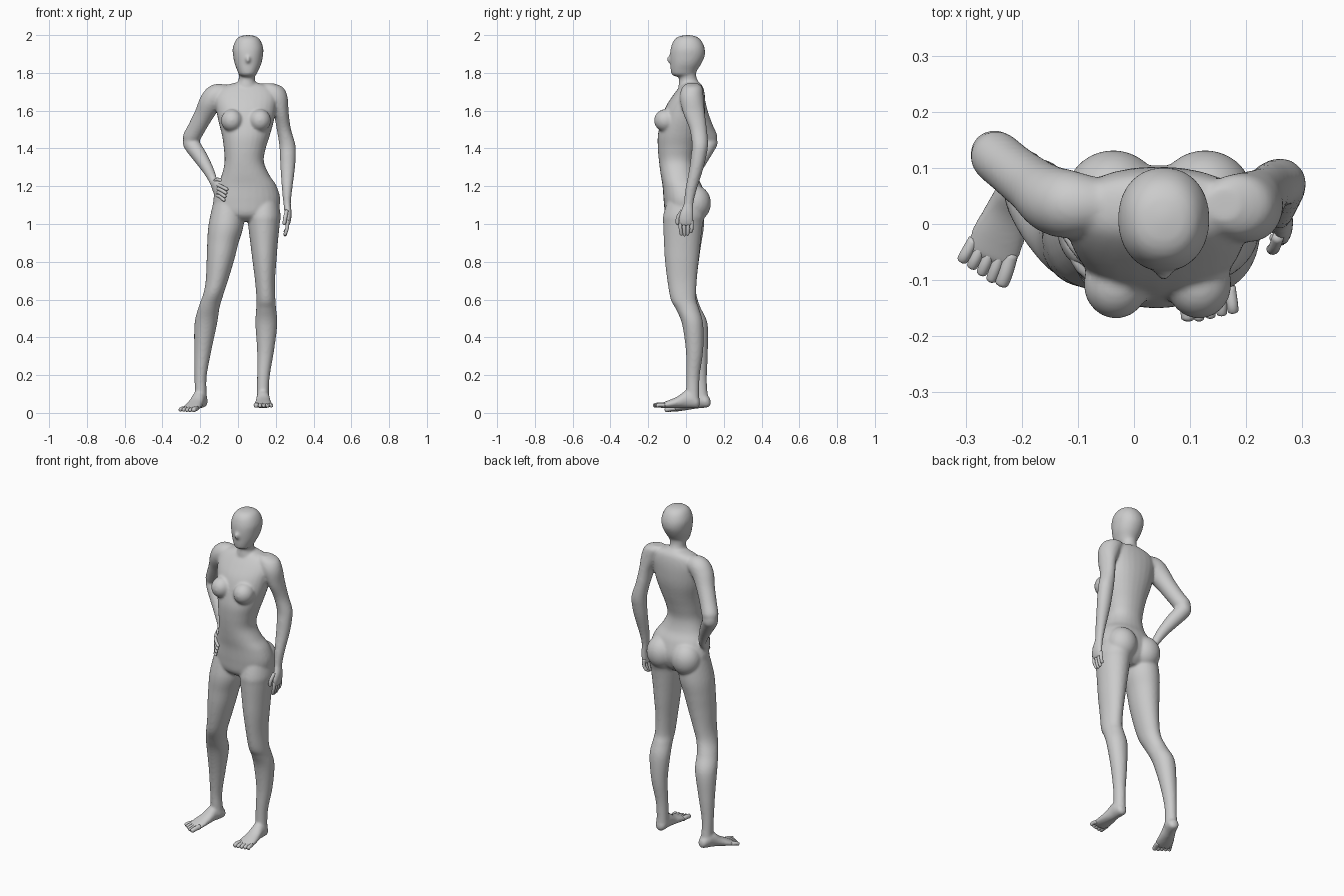
import bpy, bmesh
from math import cos, sin, pi, radians, copysign
from mathutils import Vector, Matrix

X, Y, Z = Vector((1, 0, 0)), Vector((0, 1, 0)), Vector((0, 0, 1))


def spline(rings, steps):
    """Catmull-Rom resampling of (x, y, z, ra, rb) rings."""
    out = []
    for i in range(len(rings) - 1):
        p = [rings[max(0, min(len(rings) - 1, i + k))] for k in (-1, 0, 1, 2)]
        for s in range(steps):
            t = s / steps
            out.append([0.5 * (2 * b + (c - a) * t + (2 * a - 5 * b + 4 * c - d) * t * t
                               + (3 * b - a - 3 * c + d) * t ** 3) for a, b, c, d in zip(*p)])
    return out + [list(rings[-1])]


def loft(bm, rings, normal=None, ref=X, power=2.0, mat=Matrix(), n=28, steps=5):
    """Closed skin through elliptical rings; normal=None follows the path."""
    pts = spline(rings, steps)
    loops = []
    for i, (x, y, z, ra, rb) in enumerate(pts):
        t = normal or (Vector(pts[min(i + 1, len(pts) - 1)][:3]) - Vector(pts[max(i - 1, 0)][:3])).normalized()
        a = (ref - t * ref.dot(t)).normalized()
        b = t.cross(a)
        loop = []
        for k in range(n):
            c, s = cos(2 * pi * k / n), sin(2 * pi * k / n)
            c, s = (copysign(abs(v) ** (2 / power), v) for v in (c, s))
            loop.append(bm.verts.new(mat @ (Vector((x, y, z)) + a * max(ra, .001) * c + b * max(rb, .001) * s)))
        loops.append(loop)
    for p, q in zip(loops, loops[1:]):
        for k in range(n):
            bm.faces.new((p[k], p[(k + 1) % n], q[(k + 1) % n], q[k]))
    bm.faces.new(loops[0][::-1])
    bm.faces.new(loops[-1])


def ball(bm, centre, size):
    bmesh.ops.create_uvsphere(bm, u_segments=28, v_segments=18, radius=1,
                              matrix=Matrix.Translation(centre) @ Matrix.Diagonal((*size, 1)))


def digit(bm, points, r, mat=Matrix()):
    """Finger or toe: round-ended tube through the points."""
    p, q = Vector(points[-2]), Vector(points[-1])
    d = q - p
    rings = [(*v, r, r) for v in points[:-1]]
    rings += [(*(p + d * f), r * g, r * g) for f, g in ((.75, .92), (.93, .6), (1, .05))]
    loft(bm, rings, ref=Vector((.9, .1, .3)), mat=mat, n=12, steps=3)


def build(name, bm):
    bmesh.ops.recalc_face_normals(bm, faces=bm.faces)
    mesh = bpy.data.meshes.new(name)
    bm.to_mesh(mesh)
    bm.free()
    mesh.polygons.foreach_set("use_smooth", [True] * len(mesh.polygons))
    ob = bpy.data.objects.new(name, mesh)
    bpy.context.collection.objects.link(ob)
    return ob


def fb(rows):
    """(cx, y_front, y_back, z, half_width) -> rings."""
    return [(c, (f + b) / 2, z, w, (b - f) / 2) for c, f, b, z, w in rows]


body = bmesh.new()

# Head and neck
loft(body, fb([(.053, 0, .02, 2.0, .01), (.053, -.04, .055, 1.992, .045), (.053, -.066, .082, 1.97, .067),
               (.053, -.081, .099, 1.93, .081), (.053, -.085, .099, 1.89, .079), (.053, -.083, .082, 1.85, .071),
               (.052, -.081, .06, 1.815, .057), (.051, -.074, .045, 1.79, .045), (.05, -.05, .03, 1.78, .025)]),
     normal=Z, power=2.15)
loft(body, fb([(.05, -.03, .06, 1.85, .045), (.048, -.037, .054, 1.79, .044), (.046, -.036, .062, 1.76, .044),
               (.045, -.04, .08, 1.73, .06), (.045, -.04, .085, 1.68, .08)]), normal=Z)
ball(body, (.053, -.085, 1.872), (.013, .016, .02))

# Torso
loft(body, fb([(.045, -.01, .07, 1.75, .05), (.045, -.035, .09, 1.725, .135), (.043, -.07, .1, 1.68, .165),
               (.042, -.108, .102, 1.62, .16), (.043, -.132, .096, 1.55, .148), (.042, -.149, .077, 1.47, .127),
               (.036, -.149, .057, 1.4, .111), (.033, -.143, .043, 1.33, .104), (.04, -.134, .055, 1.26, .126),
               (.047, -.124, .085, 1.2, .158), (.046, -.118, .105, 1.12, .178), (.043, -.108, .085, 1.05, .15),
               (.043, -.07, .05, 1.015, .06)]), normal=Z, power=2.2)
for s in (-1, 1):
    ball(body, (.042 + s * .074, -.107, 1.548), (.058, .062, .06))
    ball(body, (.045 + s * .082, .048, 1.11), (.086, .084, .095))

# Left and right legs
loft(body, [(.14, 0, 1.15, .07, .09), (.138, -.01, 1.05, .087, .11), (.137, -.016, 1.0, .084, .105),
            (.138, -.02, .9, .073, .097), (.14, -.022, .81, .064, .09), (.143, -.021, .7, .053, .078),
            (.148, -.013, .6, .05, .068), (.149, .008, .55, .053, .062), (.15, .035, .47, .058, .056),
            (.146, .045, .33, .045, .046), (.135, .037, .2, .034, .036), (.132, .035, .12, .032, .035),
            (.132, .035, .06, .034, .036)], normal=Z)
loft(body, [(-.05, 0, 1.14, .075, .09), (-.0625, -.01, 1.0, .093, .106), (-.08, -.016, .9, .083, .098),
            (-.093, -.021, .81, .073, .09), (-.112, -.021, .7, .059, .078), (-.13, -.015, .63, .054, .07),
            (-.153, .012, .56, .056, .064), (-.17, .05, .475, .06, .064), (-.186, .068, .335, .046, .048),
            (-.198, .075, .2, .033, .036), (-.198, .078, .12, .031, .035), (-.195, .085, .06, .034, .037)], normal=Z)

# Hanging left arm with palm
loft(body, [(.16, .035, 1.744, .03, .03), (.18, .033, 1.722, .06, .054), (.203, .03, 1.67, .06, .063),
            (.227, .042, 1.59, .041, .058), (.243, .065, 1.5, .038, .046), (.261, .074, 1.42, .043, .043),
            (.264, .067, 1.36, .042, .041), (.263, .054, 1.29, .038, .037), (.26, .026, 1.18, .027, .03),
            (.26, .014, 1.11, .02, .026), (.265, .004, 1.06, .019, .036), (.264, 0, 1.02, .017, .04),
            (.26, 0, .99, .012, .035)], normal=Z)

# Bent right arm with palm on the hip
loft(body, [(-.05, .035, 1.69, .045, .045), (-.11, .035, 1.682, .06, .06), (-.145, .043, 1.645, .06, .06),
            (-.18, .068, 1.58, .051, .051), (-.218, .097, 1.51, .047, .047), (-.25, .124, 1.453, .045, .045),
            (-.265, .138, 1.43, .028, .028)], ref=Y)
loft(body, [(-.268, .142, 1.458, .025, .025), (-.255, .13, 1.44, .042, .042), (-.238, .113, 1.41, .043, .043),
            (-.2, .085, 1.355, .039, .038), (-.16, .055, 1.29, .031, .03), (-.132, .03, 1.232, .025, .022),
            (-.123, 0, 1.207, .032, .019), (-.115, -.035, 1.19, .041, .017), (-.104, -.06, 1.18, .038, .013)], ref=Z)

# Feet and toes: forward is local -Y, side = +1 puts the big toe at -X
for name, side, mat in (
        ("left_toes", 1, Matrix.Translation((.133, .073, .025))),
        ("right_toes", -1, Matrix.Translation((-.18, .131, .031)) @ Matrix.Rotation(radians(-22), 4, 'Z')
         @ Matrix.Rotation(radians(7), 4, 'X'))):
    loft(body, [(0, 0, .03, .012, .014), (0, -.012, .032, .028, .031), (0, -.04, .045, .035, .045),
                (0, -.075, .047, .036, .046), (0, -.12, .031, .042, .03), (0, -.17, .02, .049, .02),
                (0, -.205, .014, .047, .013), (0, -.215, .013, .042, .008)], normal=-Y, ref=X, mat=mat)
    toes = bmesh.new()
    for i in range(5):
        x = side * (-.036 + i * .0195)
        r = .0135 if i == 0 else .0105
        digit(toes, [(x * .9, -.185, .016), (x, -.215, .017), (x * 1.05, -.247 + .005 * max(0, i - 1), r)], r, mat)
    build(name, toes)

skin = build("body", body)
remesh = skin.modifiers.new("blend", 'REMESH')
remesh.mode = 'VOXEL'
remesh.voxel_size = .007
remesh.use_smooth_shade = True
smooth = skin.modifiers.new("soften", 'SMOOTH')
smooth.factor = .5
smooth.iterations = 8

# Fingers
hand = bmesh.new()
for i in range(4):
    y = -.028 + i * .019
    digit(hand, [(.262, y, 1.02), (.26, y * 1.05, .98), (.247, y * .85, .938 + (.0, -.004, .0, .014)[i])], .0095)
digit(hand, [(.258, -.02, 1.07), (.25, -.042, 1.035), (.244, -.046, .995)], .0105)
build("left_fingers", hand)

hand = bmesh.new()
for i in range(4):
    z = 1.208 - i * .019
    digit(hand, [(-.112, -.045, z), (-.095, -.078, z - .006), (-.052 - .006 * i, -.112 - .002 * i, z - .028)], .0095)
digit(hand, [(-.125, -.005, 1.222), (-.108, -.035, 1.235), (-.082, -.068, 1.228)], .0105)
build("right_fingers", hand)
